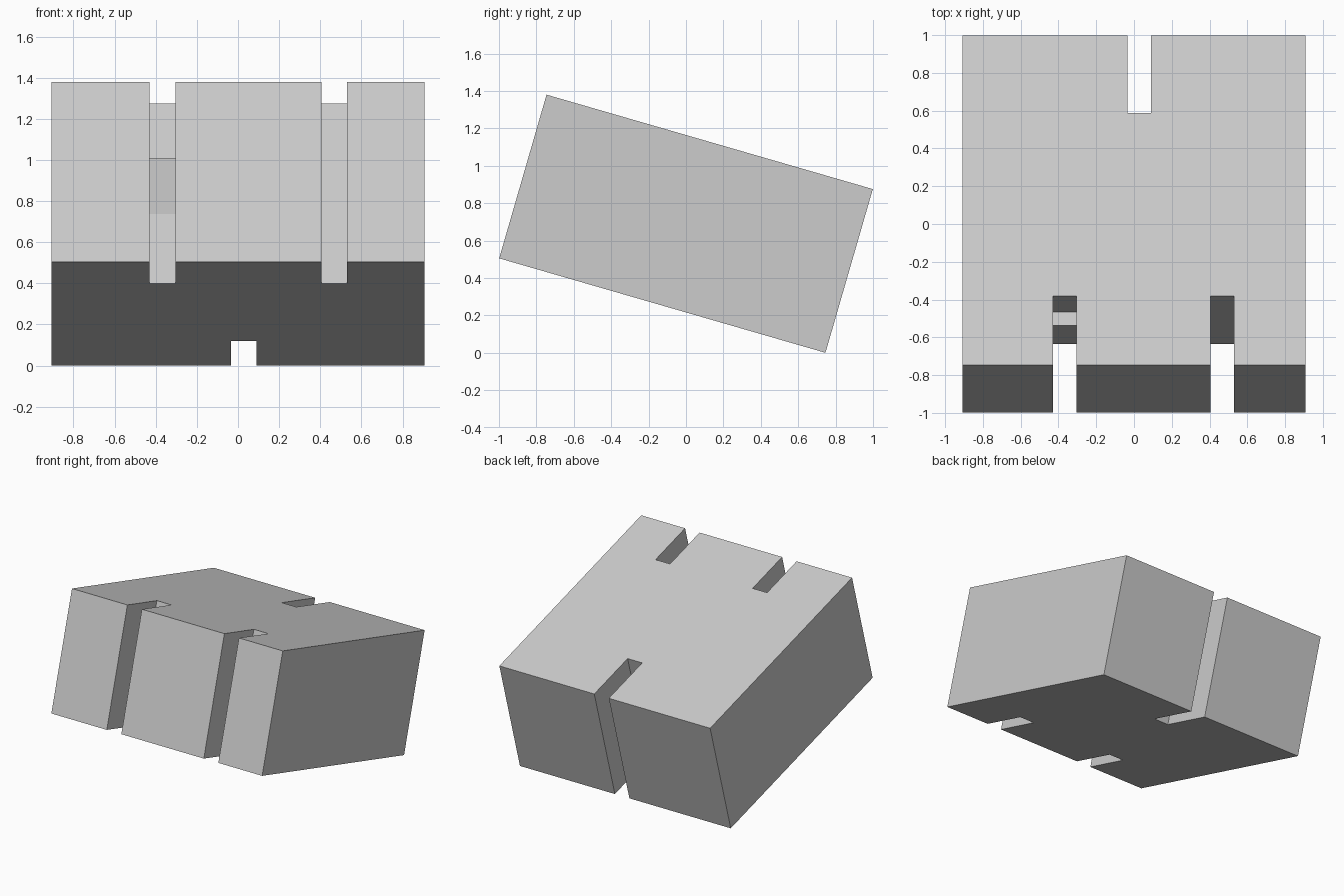
import bpy, bmesh, math
from mathutils import Matrix

cube = bpy.data.objects.get("Cube")
if cube:
    bpy.data.objects.remove(cube, do_unlink=True)

W, L, H = 0.907, 0.908, 0.4555            # half width, length, height
TILT = Matrix.Translation((0, 0, 0.69)) @ Matrix.Rotation(math.radians(-16.14), 4, 'X')
FRONT_SLOTS = [(-0.43, -0.305), (0.405, 0.53)]
BACK_SLOT = (-0.035, 0.09)
FRONT_WALL = -L + 0.378                   # inner end of the front slots
BACK_WALL = L - 0.427                     # inner end of the back slot

grey = bpy.data.materials.new("light_grey")
grey.use_nodes = True
colour = (0.604, 0.604, 0.604, 1)
grey.diffuse_color = colour
grey.node_tree.nodes["Principled BSDF"].inputs["Base Color"].default_value = colour


def prism(name, outline, offset):
    """Extrude a flat outline by an offset vector and tilt it into place."""
    bm = bmesh.new()
    face = bm.faces.new([bm.verts.new(p) for p in outline])
    ext = bmesh.ops.extrude_face_region(bm, geom=[face], use_keep_orig=True)
    verts = [g for g in ext["geom"] if isinstance(g, bmesh.types.BMVert)]
    bmesh.ops.translate(bm, vec=offset, verts=verts)
    bmesh.ops.recalc_face_normals(bm, faces=bm.faces)
    mesh = bpy.data.meshes.new(name)
    bm.to_mesh(mesh)
    bm.free()
    mesh.materials.append(grey)
    obj = bpy.data.objects.new(name, mesh)
    obj.matrix_world = TILT
    bpy.context.collection.objects.link(obj)
    return obj


def notch(a, b, edge, wall):
    """Outline points of a slot cut from an edge to its inner wall."""
    return [(a, edge), (a, wall), (b, wall), (b, edge)]


# Slotted block
plan = [(-W, -L)]
for a, b in FRONT_SLOTS:
    plan += notch(a, b, -L, FRONT_WALL)
plan += [(W, -L), (W, L)]
plan += notch(BACK_SLOT[1], BACK_SLOT[0], L, BACK_WALL)
plan += [(-W, L)]
prism("slotted_block", [(x, y, -H) for x, y in plan], (0, 0, 2 * H))

# Wedge-shaped catch on the end wall of the right front slot
x0, x1 = FRONT_SLOTS[0]
side = [(FRONT_WALL, 0.35 - H), (FRONT_WALL - 0.076, 0.613 - H), (FRONT_WALL, 0.613 - H)]
prism("slot_catch", [(x0, y, z) for y, z in side], (x1 - x0, 0, 0))
